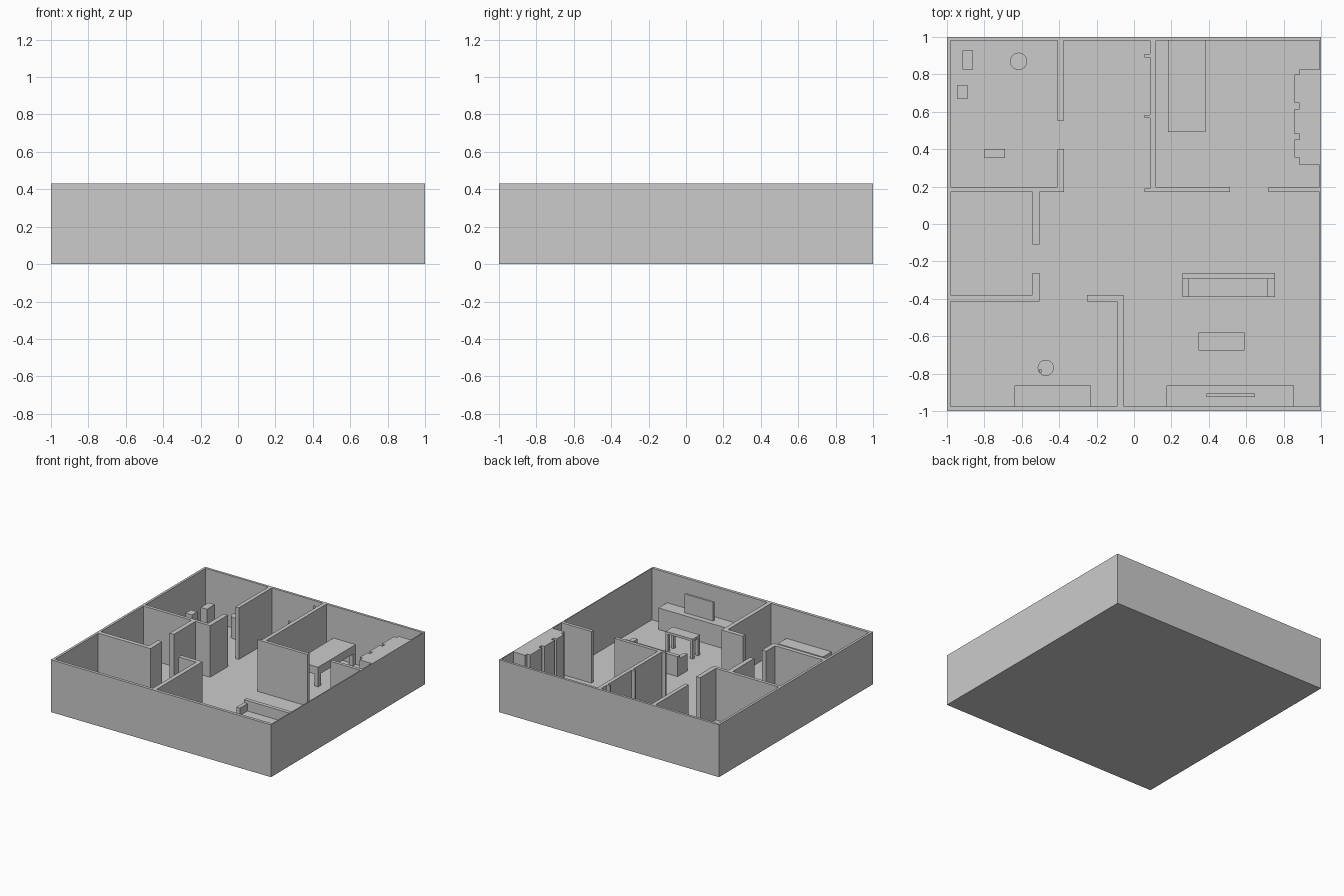
import bpy, bmesh
from mathutils import Matrix, Vector

if "Cube" in bpy.data.objects:
    bpy.data.objects.remove(bpy.data.objects["Cube"])

H = 0.43      # wall height
F = 0.006     # floor thickness


def add_boxes(name, boxes):
    """One object from boxes given as (x0, x1, y0, y1, z0, z1)."""
    bm = bmesh.new()
    for x0, x1, y0, y1, z0, z1 in boxes:
        m = (Matrix.Translation(Vector(((x0 + x1) / 2, (y0 + y1) / 2, (z0 + z1) / 2)))
             @ Matrix.Diagonal((x1 - x0, y1 - y0, z1 - z0, 1)))
        bmesh.ops.create_cube(bm, size=1, matrix=m)
    me = bpy.data.meshes.new(name)
    bm.to_mesh(me)
    bm.free()
    ob = bpy.data.objects.new(name, me)
    bpy.context.collection.objects.link(ob)
    return ob


def walls(name, plans, top=H):
    """Floor-standing boxes given by their plan rectangles."""
    return add_boxes(name, [(*p, F, top) for p in plans])


def table(name, x0, x1, y0, y1, top, thick, leg):
    legs = [(x, x + leg, y, y + leg, F, top - thick)
            for x in (x0, x1 - leg) for y in (y0, y1 - leg)]
    return add_boxes(name, [(x0, x1, y0, y1, top - thick, top)] + legs)


def cylinder(name, x, y, r, top):
    bpy.ops.mesh.primitive_cylinder_add(vertices=32, radius=r, depth=top - F,
                                        location=(x, y, (top + F) / 2))
    ob = bpy.context.object
    ob.name = name
    bpy.ops.object.shade_smooth_by_angle()
    return ob


# Shell: floor and outer walls
add_boxes("floor", [(-1, 1, -1, 1, 0, F)])
walls("outer_walls", [(-1, -0.98, -1, 1), (0.992, 1, -1, 1),
                      (-0.98, 0.992, -1, -0.975), (-0.98, 0.992, 0.98, 1)])

# Inner walls, room by room
walls("bathroom_walls", [(-0.41, -0.378, 0.55, 0.98), (-0.98, -0.373, 0.171, 0.198),
                         (-0.41, -0.373, 0.198, 0.40)])
walls("store_room_walls", [(-0.544, -0.506, -0.11, 0.171), (-0.98, -0.506, -0.415, -0.38),
                           (-0.544, -0.506, -0.38, -0.263)])
walls("kitchen_walls", [(-0.25, -0.056, -0.415, -0.38), (-0.091, -0.056, -0.975, -0.415)])
walls("bedroom_walls", [(0.086, 0.118, 0.171, 0.98), (0.118, 0.512, 0.171, 0.198),
                        (0.72, 0.992, 0.171, 0.198)])
walls("hall_ribs", [(0.056, 0.086, y, y + 0.018) for y in (0.171, 0.566, 0.891)])

# Wardrobe with three raised doors
walls("wardrobe", [(0.885, 0.992, 0.316, 0.825)])
walls("wardrobe_doors", [(0.858, 0.885, a, b) for a, b in
                         ((0.356, 0.453), (0.482, 0.614), (0.646, 0.798))])

# Bedroom desk
table("desk", 0.182, 0.383, 0.493, 0.98, 0.168, 0.065, 0.035)

# Sofa
add_boxes("sofa", [(0.26, 0.753, -0.295, -0.263, F, 0.17),
                   (0.26, 0.292, -0.391, -0.295, F, 0.145),
                   (0.715, 0.753, -0.391, -0.295, F, 0.145),
                   (0.292, 0.715, -0.391, -0.295, F, 0.085)])

# Living room tables and screen
table("coffee_table", 0.345, 0.592, -0.675, -0.579, 0.17, 0.02, 0.025)
walls("screen_stand", [(0.174, 0.855, -0.975, -0.863)], 0.183)
add_boxes("screen", [(0.388, 0.646, -0.924, -0.906, 0.183, 0.337)])

# Kitchen counter and round table
walls("kitchen_counter", [(-0.64, -0.23, -0.975, -0.863)], 0.18)
cylinder("round_table", -0.472, -0.769, 0.043, 0.17)
add_boxes("small_block", [(-0.507, -0.492, -0.793, -0.778, 0.17, 0.185)])

# Bathroom fittings
cylinder("round_basin", -0.617, 0.87, 0.046, 0.18)
walls("tall_fitting", [(-0.917, -0.86, 0.825, 0.927)], 0.185)
walls("square_fitting", [(-0.946, -0.887, 0.67, 0.74)], 0.19)
walls("low_cabinet", [(-0.798, -0.689, 0.354, 0.402)], 0.17)
